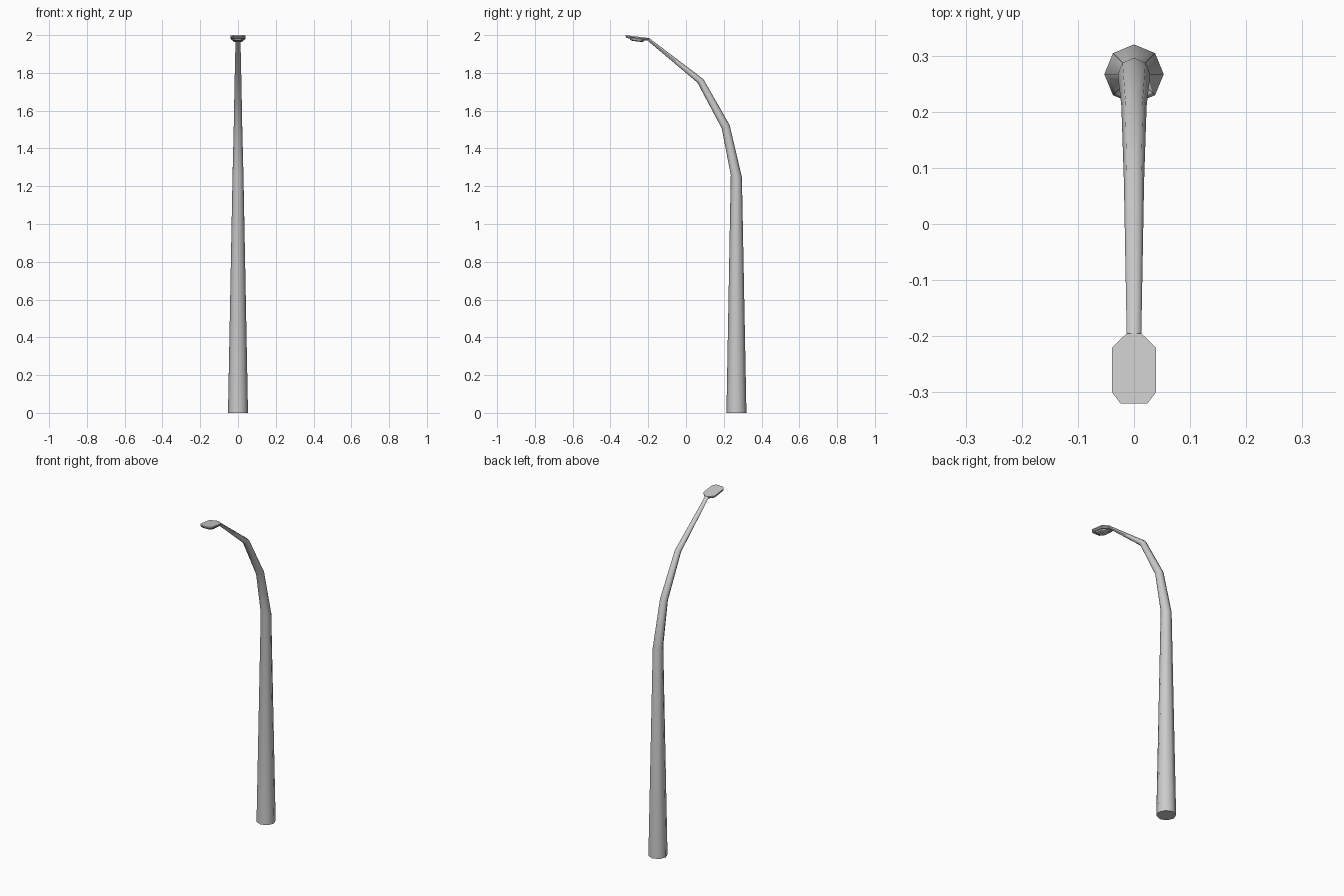
import bpy, bmesh, math

if "Cube" in bpy.data.objects:
    bpy.data.objects.remove(bpy.data.objects["Cube"])


def loft(name, rings, angle):
    """Skin a list of equal-length point loops and cap both ends."""
    bm = bmesh.new()
    loops = [[bm.verts.new(p) for p in ring] for ring in rings]
    n = len(loops[0])
    for a, b in zip(loops, loops[1:]):
        for i in range(n):
            j = (i + 1) % n
            bm.faces.new((a[i], a[j], b[j], b[i]))
    bm.faces.new(loops[0])
    bm.faces.new(loops[-1])
    bmesh.ops.recalc_face_normals(bm, faces=bm.faces)
    mesh = bpy.data.meshes.new(name)
    bm.to_mesh(mesh)
    bm.free()
    obj = bpy.data.objects.new(name, mesh)
    bpy.context.collection.objects.link(obj)
    bpy.ops.object.select_all(action='DESELECT')
    obj.select_set(True)
    bpy.context.view_layer.objects.active = obj
    bpy.ops.object.shade_smooth_by_angle(angle=math.radians(angle))
    return obj


def octagon(inner, outer, half_width):
    """Eight-sided ring spanning two (y, z) points, mirrored about x = 0."""
    ring = []
    for i in range(8):
        a = math.tau * i / 8
        t = 0.5 + 0.5 * math.sin(a)
        ring.append((half_width * math.cos(a),
                     inner[0] + (outer[0] - inner[0]) * t,
                     inner[1] + (outer[1] - inner[1]) * t))
    return ring


# Tapered pole bending forward into the arm
sections = [
    ((0.214, 0.0), (0.320, 0.0), 0.053),
    ((0.237, 1.260), (0.296, 1.247), 0.029),
    ((0.189, 1.507), (0.231, 1.524), 0.0225),
    ((0.060, 1.749), (0.092, 1.767), 0.018),
    ((-0.200, 1.968), (-0.196, 1.985), 0.013),
]
loft("pole_and_arm", [octagon(*s) for s in sections], 46)

# Lamp head: eight-sided slab, sloping up to the front
half = [(0.013, -0.195), (0.039, -0.220), (0.039, -0.300), (0.024, -0.320)]
outline = half + [(-x, y) for x, y in reversed(half)]


def head_ring(scale_x, scale_y, drop):
    yc = -0.262
    ring = []
    for x, y in outline:
        yy = yc + (y - yc) * scale_y
        ring.append((x * scale_x, yy, 2.0 - (yy + 0.32) * 0.125 - drop))
    return ring


loft("lamp_head", [head_ring(1, 1, 0), head_ring(1, 1, 0.007),
                   head_ring(0.85, 0.88, 0.015)], 30)

# Lens under the head
loft("lamp_lens", [head_ring(0.72, 0.62, 0.014), head_ring(0.66, 0.58, 0.022),
                   head_ring(0.5, 0.42, 0.026)], 30)
